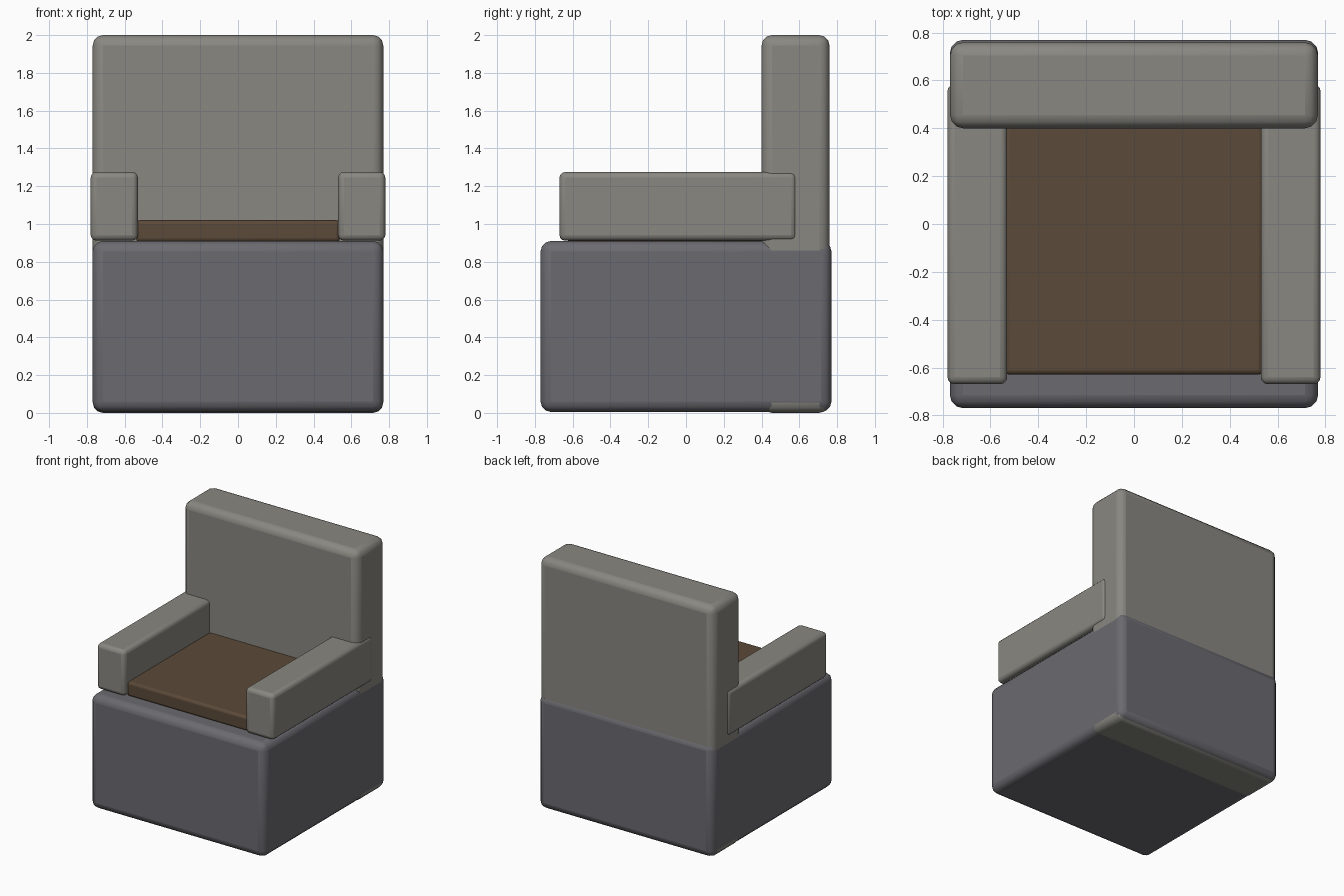
import bpy

if "Cube" in bpy.data.objects:
    bpy.data.objects.remove(bpy.data.objects["Cube"])


def material(name, color):
    m = bpy.data.materials.new(name)
    m.diffuse_color = (*color, 1)
    m.use_nodes = True
    m.node_tree.nodes["Principled BSDF"].inputs["Base Color"].default_value = m.diffuse_color
    return m


def rounded_box(name, lo, hi, radius, mat):
    center = [(a + b) / 2 for a, b in zip(lo, hi)]
    bpy.ops.mesh.primitive_cube_add(size=1, location=center)
    ob = bpy.context.object
    ob.name = name
    ob.scale = [b - a for a, b in zip(lo, hi)]
    bpy.ops.object.transform_apply(location=False, rotation=False, scale=True)
    ob.data.materials.append(mat)
    bevel = ob.modifiers.new("rounded_edges", 'BEVEL')
    bevel.width = radius
    bevel.segments = 3
    bpy.ops.object.shade_smooth_by_angle()
    return ob


fabric = material("warm_grey_fabric", (0.25, 0.245, 0.22))
body = material("cool_grey_body", (0.147, 0.144, 0.162))
leather = material("brown_cushion", (0.105, 0.067, 0.04))

# Block base
rounded_box("base", (-0.77, -0.77, 0.005), (0.77, 0.77, 0.91), 0.055, body)

# Tall backrest running down to the floor
rounded_box("backrest", (-0.769, 0.40, 0.0), (0.769, 0.76, 2.0), 0.055, fabric)

# Seat cushion between the arms
rounded_box("seat_cushion", (-0.54, -0.63, 0.905), (0.54, 0.46, 1.02), 0.02, leather)

# Pair of armrests
for side, name in ((-1, "armrest_left"), (1, "armrest_right")):
    x0, x1 = sorted((side * 0.53, side * 0.78))
    rounded_box(name, (x0, -0.67, 0.912), (x1, 0.585, 1.275), 0.03, fabric)
